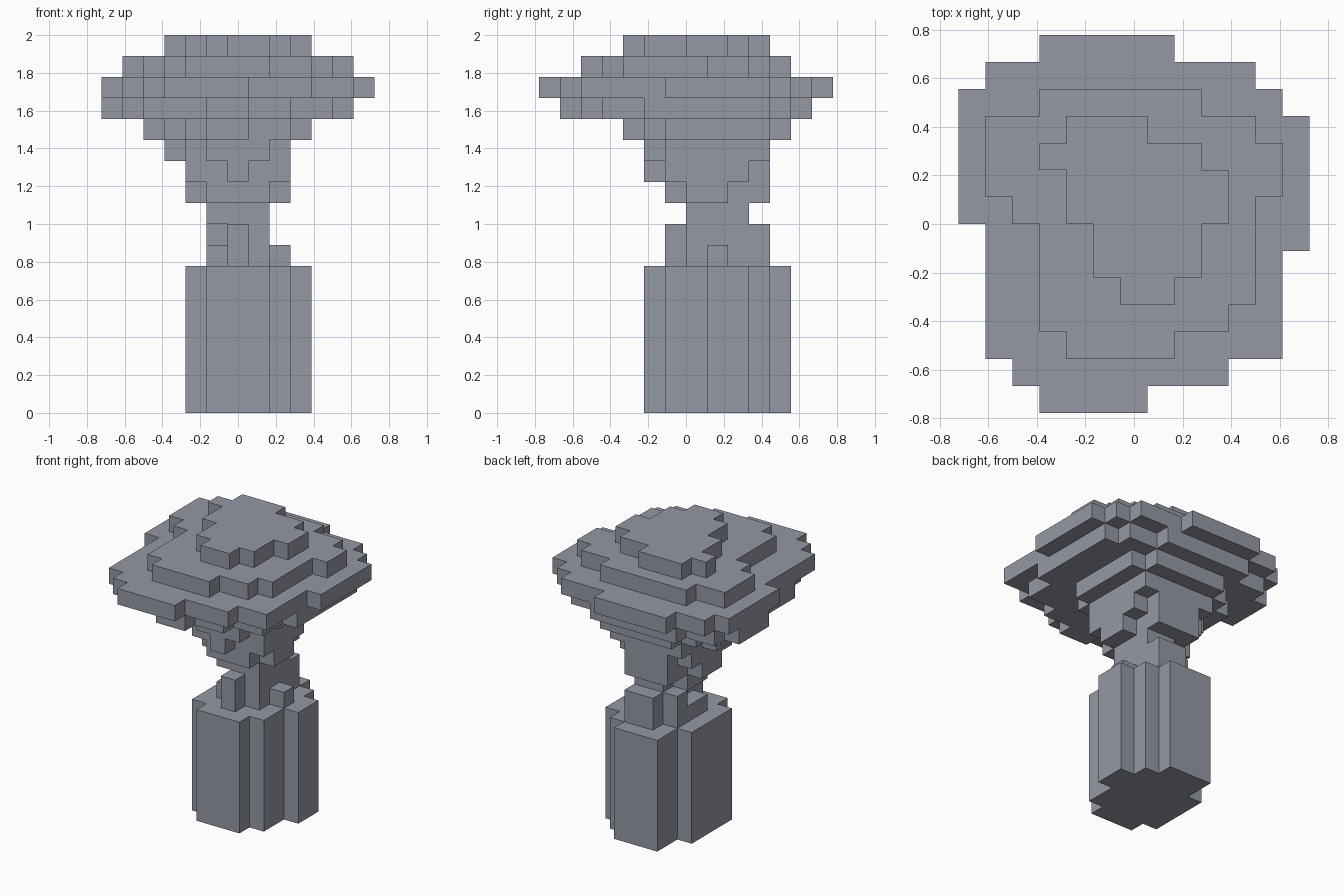
import bpy
import bmesh
from mathutils import Vector

STEP = 2 / 18                      # edge of one block
ORIGIN = Vector((-6.5, -7, 0))     # grid corner, in blocks

cube = bpy.data.objects.get("Cube")
if cube:
    bpy.data.objects.remove(cube, do_unlink=True)

# Single stone colour
stone = bpy.data.materials.new("slate_grey")
stone.use_nodes = True
colour = (0.30, 0.315, 0.37, 1)
stone.diffuse_color = colour
bsdf = next(n for n in stone.node_tree.nodes if n.type == 'BSDF_PRINCIPLED')
bsdf.inputs["Base Color"].default_value = colour

parts = {}


def layer(part, bottom, first_row, *spans, height=1):
    """Fill one layer: each span is (left, right) for successive rows towards the back."""
    blocks = parts.setdefault(part, set())
    for row, (left, right) in enumerate(spans, first_row):
        for x in range(left, right):
            for z in range(bottom, bottom + height):
                blocks.add((x, row, z))


def box(part, x, y, z, width=1, depth=1, height=1):
    """Add a small block-shaped stub."""
    layer(part, z, y, *[(x, x + width)] * depth, height=height)


# Trunk: one footprint carried up
layer("trunk", 0, 5, (5, 8), (4, 9), (4, 9), (4, 10), (4, 10), (5, 9), (5, 8), height=7)

# Narrow neck with stubs around its foot
layer("neck", 7, 7, (5, 8), (5, 8), (5, 8))
layer("neck", 8, 7, (6, 8), (6, 8), (5, 8))
layer("neck", 9, 7, (5, 8), (5, 8), (6, 8))
box("neck_stubs", 6, 6, 7, height=2)
box("neck_stubs", 6, 10, 7, width=2, height=2)
box("neck_stubs", 8, 8, 7)

# Flare widening below the canopy
layer("flare", 10, 6, (5, 8), (4, 9), (4, 9), (5, 8), (5, 8))
layer("flare", 11, 5, (6, 7), (4, 9), (4, 9), (4, 9), (4, 9), (5, 8))
layer("flare", 12, 5, (5, 8), (4, 9), (3, 9), (3, 9), (4, 9), (4, 9))
layer("flare", 13, 4, (5, 7), (4, 9), (3, 10), (2, 10), (2, 10), (2, 10),
      (3, 10), (4, 9))

# Canopy tiers, widest in the middle
layer("canopy", 14, 1, (5, 7), (2, 9), (2, 11), (1, 11), (1, 12), (1, 12), (1, 12),
      (0, 12), (0, 12), (0, 12), (1, 11), (3, 9))
layer("canopy", 15, 0, (3, 7), (2, 10), *[(1, 12)] * 4, (1, 13), *[(0, 13)] * 4,
      (0, 12), (1, 11), (3, 8))
layer("canopy", 16, 2, (4, 8), (3, 10), *[(3, 11)] * 3, (2, 11), *[(1, 12)] * 2,
      (1, 11), (3, 9))
layer("canopy", 17, 4, (6, 8), (5, 9), (5, 9), (4, 10), (4, 10), (3, 9), (4, 7))

# Build only the outer skin of the blocks, then merge flat areas
solid = set().union(*parts.values())
for name, blocks in parts.items():
    bm = bmesh.new()
    corners = {}
    for block in sorted(blocks):
        for axis in range(3):
            for side in (-1, 1):
                beside = list(block)
                beside[axis] += side
                if tuple(beside) in solid:
                    continue
                u, v = (axis + 1) % 3, (axis + 2) % 3
                quad = []
                for du, dv in ((0, 0), (1, 0), (1, 1), (0, 1))[::side]:
                    p = list(block)
                    p[axis] += side > 0
                    p[u] += du
                    p[v] += dv
                    p = tuple(p)
                    if p not in corners:
                        corners[p] = bm.verts.new((Vector(p) + ORIGIN) * STEP)
                    quad.append(corners[p])
                bm.faces.new(quad)
    bmesh.ops.dissolve_limit(bm, angle_limit=0.01, verts=bm.verts[:], edges=bm.edges[:])
    mesh = bpy.data.meshes.new(name)
    bm.to_mesh(mesh)
    bm.free()
    mesh.materials.append(stone)
    bpy.context.collection.objects.link(bpy.data.objects.new(name, mesh))
